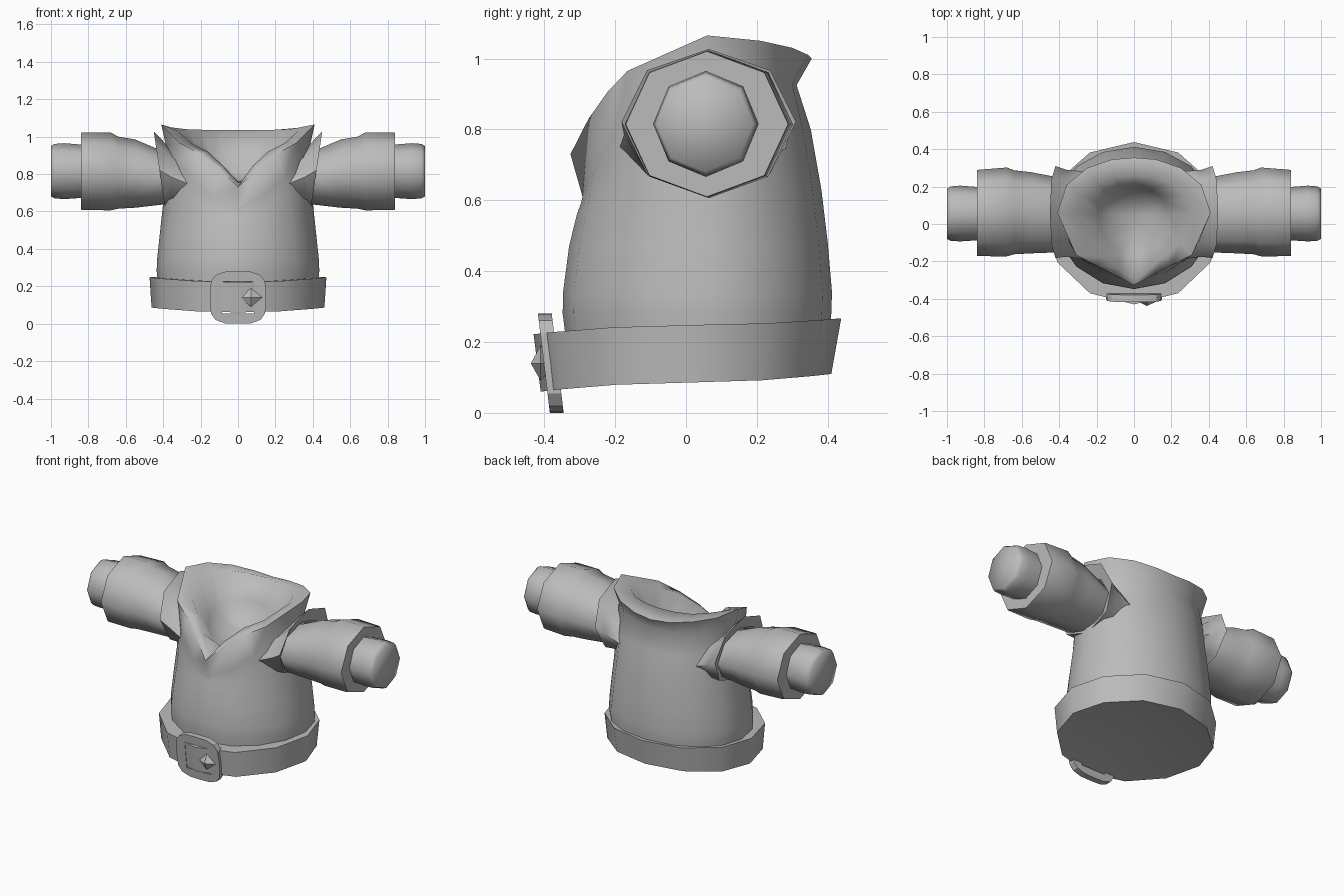
import bpy, bmesh
from math import sin, cos, pi, radians

cube = bpy.data.objects.get("Cube")
if cube:
    bpy.data.objects.remove(cube)

grey = bpy.data.materials.new("cloth grey")
grey.use_nodes = True
colour = (0.5, 0.5, 0.5, 1)
grey.diffuse_color = colour
grey.node_tree.nodes["Principled BSDF"].inputs["Base Color"].default_value = colour


def finish(name, bm, angle=40):
    bmesh.ops.recalc_face_normals(bm, faces=bm.faces)
    mesh = bpy.data.meshes.new(name)
    bm.to_mesh(mesh)
    bm.free()
    mesh.materials.append(grey)
    ob = bpy.data.objects.new(name, mesh)
    bpy.context.collection.objects.link(ob)
    bpy.ops.object.select_all(action='DESELECT')
    ob.select_set(True)
    bpy.context.view_layer.objects.active = ob
    bpy.ops.object.shade_smooth_by_angle(angle=radians(angle))


def loft(bm, rings, first=None, last=None, closed=False):
    """Bridge rings of points; first and last are optional end cap centres."""
    rows = [[bm.verts.new(p) for p in ring] for ring in rings]
    n = len(rows[0])
    pairs = list(zip(rows, rows[1:]))
    if closed:
        pairs.append((rows[-1], rows[0]))
    for a, b in pairs:
        for i in range(n):
            j = (i + 1) % n
            bm.faces.new((a[i], a[j], b[j], b[i]))
    for row, tip in ((rows[0], first), (rows[-1], last)):
        if tip:
            centre = bm.verts.new(tip)
            for i in range(n):
                bm.faces.new((row[i], row[(i + 1) % n], centre))


def hoop(n, rx, front, back, zf, zs, zb, mid=0.06):
    """Level or sagging ring, starting at the front, with its own front and back depth."""
    pts = []
    for i in range(n):
        t = 2 * pi * i / n
        s = cos(t)
        y = mid + s * ((front - mid) if s > 0 else (mid - back))
        z = zs + s * s * ((zf if s > 0 else zb) - zs)
        pts.append((rx * sin(t), y, z))
    return pts


def mirrored(half):
    return half + [(-x, y, z) for x, y, z in half[-2:0:-1]]


# Torso with a rolled V collar and a hollow neck
under = mirrored([(0, -.292, .61), (.13, -.262, .68), (.25, -.205, .78), (.345, -.1, .88),
                  (.385, .06, .95), (.35, .17, .945), (.26, .25, .935), (.13, .3, .928),
                  (0, .312, .925)])
rim = mirrored([(0, -.326, .73), (.1, -.275, .83), (.2, -.222, .905), (.31, -.165, .965),
                (.41, .06, 1.065), (.36, .21, 1.05), (.25, .3, 1.03), (.12, .345, 1.01),
                (0, .355, 1.0)])
fold = mirrored([(0, -.3, .735), (.08, -.24, .845), (.16, -.17, .92), (.25, -.1, .965),
                 (.32, .06, 1.03), (.28, .15, 1.04), (.2, .22, 1.037), (.1, .25, 1.035),
                 (0, .26, 1.035)])
bm = bmesh.new()
loft(bm, [
    hoop(16, .42, -.33, .4, .14, .16, .18),
    hoop(16, .435, -.348, .41, .28, .28, .28),
    hoop(16, .433, -.347, .412, .34, .34, .34),
    hoop(16, .418, -.33, .4, .47, .48, .48),
    hoop(16, .402, -.308, .382, .56, .63, .63),
    hoop(16, .395, -.297, .352, .59, .8, .8),
    under, rim, fold,
    hoop(16, .19, -.17, .2, .76, .87, .9, .05),
    hoop(16, .12, -.08, .15, .75, .79, .81, .05),
], last=(0, .05, .76))
finish("torso", bm, 85)

# Belt band, a tilted dodecagon with a recessed underside
bm = bmesh.new()
loft(bm, [
    hoop(12, .4, -.33, .39, .225, .245, .262, .02),
    hoop(12, .473, -.43, .438, .222, .248, .267, .02),
    hoop(12, .462, -.41, .41, .06, .086, .11, .02),
], last=(0, 0, .15))
finish("belt", bm, 35)


# Buckle frame with clipped corners and a square window
def outline(points, y):
    return [(x, y - .12 * (z - .14), z) for x, z in points]


outer = [(.15, .14), (.145, .225), (.12, .26), (.07, .278), (0, .28),
         (-.07, .278), (-.12, .26), (-.145, .225)]
outer += [(-x, .28 - z) for x, z in outer]
inner = []
for x, z in outer:
    k = .085 / max(abs(x), abs(z - .14))
    inner.append((x * k, .14 + (z - .14) * k))
bm = bmesh.new()
loft(bm, [outline(outer, -.362), outline(outer, -.401),
          outline(inner, -.401), outline(inner, -.362)], closed=True)
finish("buckle", bm, 30)

# Four sided stud on the buckle
bm = bmesh.new()
stud = [(.07 + x, -.41, .14 + z) for x, z in ((.06, 0), (0, .05), (-.06, 0), (0, -.05))]
loft(bm, [stud], first=(.07, -.438, .14), last=(.07, -.37, .14))
finish("buckle_stud", bm, 10)


# Arms, built once per side from octagonal sections
def octagon(side, x, front, back, low, high, lean=0):
    cy, ry = (front + back) / 2, (back - front) / 2
    cz, rz = (low + high) / 2, (high - low) / 2
    return [(side * (x + lean * sin(t)), cy + ry * cos(t), cz + rz * sin(t))
            for t in [pi * i / 4 for i in range(8)]]


for side, label in ((1, "left"), (-1, "right")):
    bm = bmesh.new()
    loft(bm, [octagon(side, *s) for s in (
        (.3, -.13, .23, .65, .89), (.42, -.152, .252, .635, .93),
        (.55, -.157, .277, .62, .985), (.64, -.162, .287, .615, 1.0),
        (.68, -.173, .302, .606, 1.022), (.83, -.172, .29, .608, 1.022),
        (.84, -.17, .288, .61, 1.02), (.84, -.085, .195, .675, .955))])
    finish(label + "_sleeve", bm, 60)

    bm = bmesh.new()
    loft(bm, [octagon(side, *s) for s in (
        (.8, -.085, .195, .675, .955), (.93, -.093, .205, .666, .965),
        (.98, -.09, .201, .67, .961), (1.0, -.08, .19, .68, .95))],
         last=(side, .055, .815))
    finish(label + "_wrist", bm, 85)

    # Shoulder flap flaring out of the torso around the sleeve
    bm = bmesh.new()
    loft(bm, [octagon(side, *s) for s in (
        (.25, -.19, .28, .63, .85), (.36, -.175, .29, .625, .945, .01),
        (.42, -.182, .31, .615, 1.027, .03), (.4, -.15, .255, .635, .94, .01))])
    finish(label + "_shoulder_flap", bm, 65)
